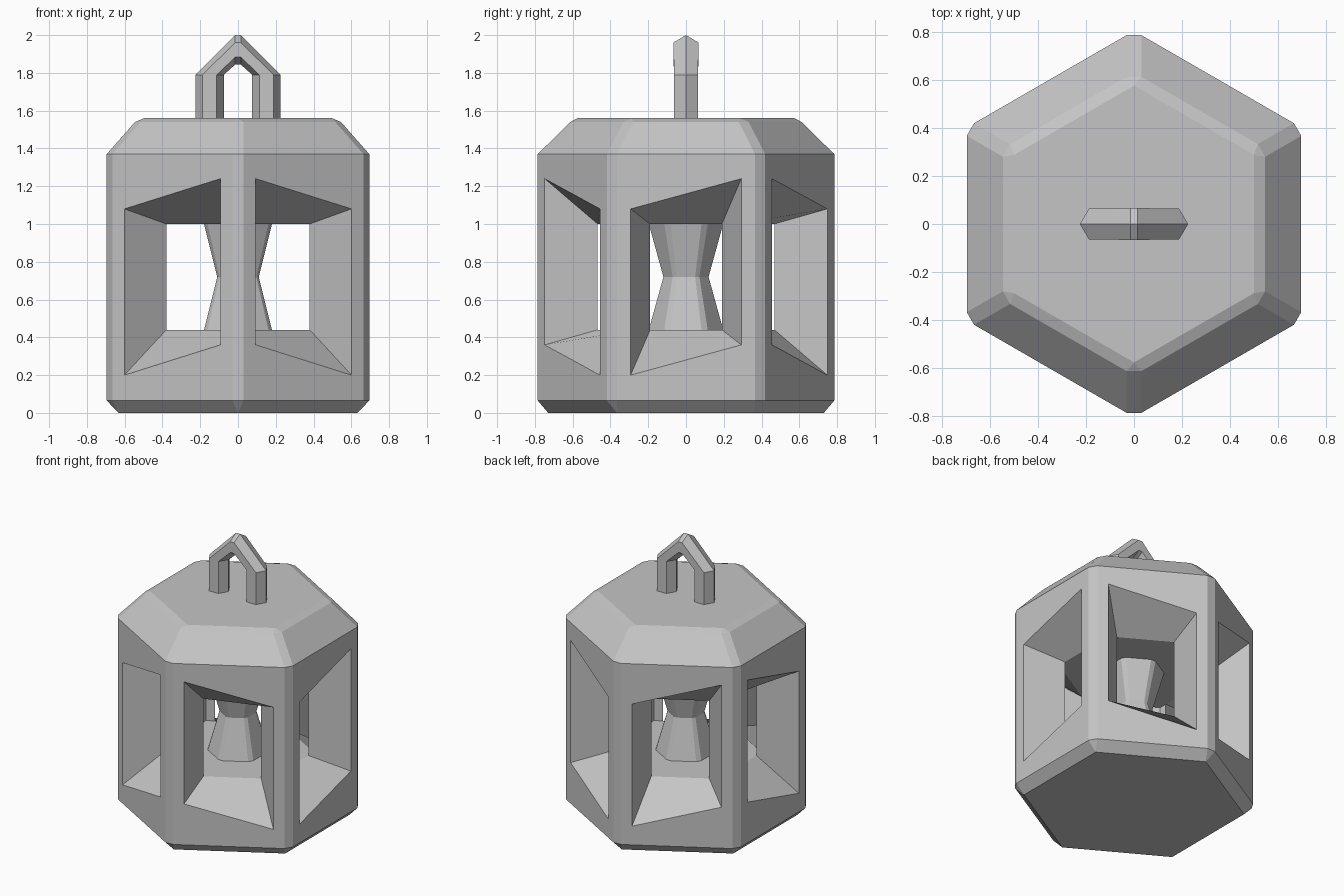
import bpy, bmesh
from math import sin, cos, pi, sqrt
from mathutils import Vector

cube = bpy.data.objects.get("Cube")
if cube:
    bpy.data.objects.remove(cube)

GREY = (0.56, 0.56, 0.56, 1)
grey = bpy.data.materials.new("plain_grey")
grey.use_nodes = True
grey.diffuse_color = GREY
grey.node_tree.nodes["Principled BSDF"].inputs["Base Color"].default_value = GREY


def on_side(k, apothem, t, z):
    """Point on hexagon side k, offset t along the side."""
    a = k * pi / 3
    return Vector((apothem * cos(a) - t * sin(a), apothem * sin(a) + t * cos(a), z))


def add_face(bm, pts):
    keep = [p for i, p in enumerate(pts) if (p - pts[i - 1]).length > 1e-5]
    if len(keep) > 2:
        bm.faces.new([bm.verts.new(p) for p in keep])


def ring(apothem, z, cut):
    """Hexagon with its corners trimmed by cut along each side."""
    h = apothem / sqrt(3) - cut
    return [on_side(k, apothem, s * h, z) for k in range(6) for s in (-1, 1)]


def loft(bm, rings, closed=True, skip=lambda level, i: False):
    for level, (lo, hi) in enumerate(zip(rings, rings[1:])):
        n = len(lo)
        for i in range(n):
            j = (i + 1) % n
            if not skip(level, i):
                add_face(bm, [lo[i], lo[j], hi[j], hi[i]])
    if closed:
        add_face(bm, rings[0][::-1])
        add_face(bm, rings[-1])


def finish(bm, name):
    bmesh.ops.remove_doubles(bm, verts=bm.verts, dist=1e-4)
    bmesh.ops.recalc_face_normals(bm, faces=bm.faces)
    mesh = bpy.data.meshes.new(name)
    bm.to_mesh(mesh)
    bm.free()
    mesh.materials.append(grey)
    obj = bpy.data.objects.new(name, mesh)
    bpy.context.collection.objects.link(obj)
    return obj


# Lantern body: trimmed hexagonal shell, the six main sides left open for windows
R, WALL_LO, WALL_HI = 0.695, 0.065, 1.37
INNER, FLOOR, CEILING = 0.43, 0.44, 1.0
CUT = 0.035
bm = bmesh.new()
loft(bm, [ring(0.632, 0, 0), ring(R, WALL_LO, CUT), ring(R, WALL_HI, CUT),
          ring(0.545, 1.54, CUT), ring(0.498, 1.56, 0)],
     skip=lambda level, i: level == 1 and i % 2 == 0)

# Slanted windows tapering to upright openings, mirrored on alternate sides
for k in range(6):
    tilt = 0.08 if k % 2 == 0 else -0.08

    def loop(apothem, w, lo, hi, slant=0):
        return [on_side(k, apothem, s * w, z + s * slant)
                for s, z in ((-1, lo), (1, lo), (1, hi), (-1, hi))]

    wall = loop(R, R / sqrt(3) - CUT, WALL_LO, WALL_HI)
    outer = loop(R, 0.293, 0.28, 1.16, tilt)
    inner = loop(INNER, 0.19, FLOOR, CEILING)
    corner = loop(INNER, INNER / sqrt(3), FLOOR, CEILING)
    loft(bm, [wall, outer, inner], closed=False)
    # Inner faces of the pillars
    add_face(bm, [corner[0], inner[0], inner[3], corner[3]])
    add_face(bm, [inner[1], corner[1], corner[2], inner[2]])

# Chamber floor and ceiling
for z in (FLOOR, CEILING):
    add_face(bm, [p for k in range(6) for s in (-1, 1)
                  for p in [on_side(k, INNER, s * 0.19, z)]
                  + ([on_side(k, INNER, INNER / sqrt(3), z)] if s > 0 else [])])
finish(bm, "lantern_body")

# Waisted column inside the chamber
bm = bmesh.new()
loft(bm, [ring(0.18, FLOOR, 0.022), ring(0.11, 0.72, 0.015), ring(0.18, CEILING, 0.022)],
     closed=False)
finish(bm, "inner_column")


# Pointed handle: hexagonal section swept up, over the peak and down
def section(x, z, radius, turn):
    """Hexagon whose in-plane axis is turned from +x towards +z."""
    return [Vector((x + radius * cos(a) * cos(turn), radius * sin(a) * 0.98,
                    z + radius * cos(a) * sin(turn)))
            for a in (i * pi / 3 for i in range(6))]


bm = bmesh.new()
loft(bm, [section(0.15, 1.54, 0.075, 0), section(0.15, 1.79, 0.075, 0),
          section(0.015, 1.922, 0.078, pi / 2), section(-0.015, 1.922, 0.078, pi / 2),
          section(-0.15, 1.79, 0.075, pi), section(-0.15, 1.54, 0.075, pi)])
finish(bm, "handle")
